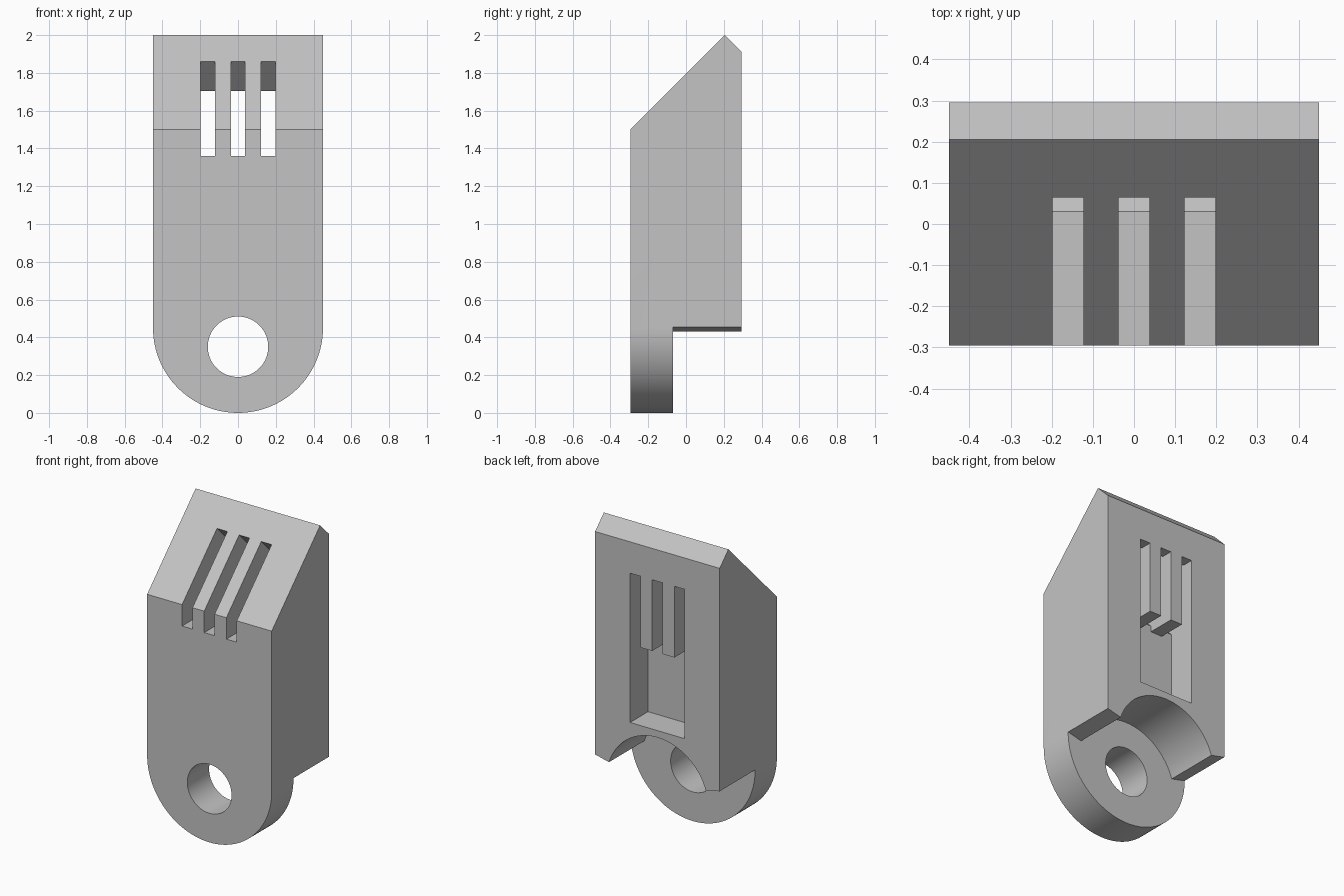
import bpy, bmesh, math
from mathutils import Vector

cube = bpy.data.objects.get("Cube")
if cube:
    bpy.data.objects.remove(cube, do_unlink=True)

grey = bpy.data.materials.new("plain_grey")
grey.use_nodes = True
GREY = (0.55, 0.55, 0.55, 1)
grey.diffuse_color = GREY
grey.node_tree.nodes["Principled BSDF"].inputs["Base Color"].default_value = GREY


def prism(name, outline, axis, start, end):
    """Extrude a closed outline: (x, z) along y, or (y, z) along x."""
    def place(a, b, d):
        return (a, d, b) if axis == "y" else (d, a, b)
    bm = bmesh.new()
    face = bm.faces.new([bm.verts.new(place(a, b, start)) for a, b in outline])
    new = bmesh.ops.extrude_face_region(bm, geom=[face])["geom"]
    shift = Vector(place(0, 0, end - start))
    bmesh.ops.translate(bm, vec=shift, verts=[v for v in new if isinstance(v, bmesh.types.BMVert)])
    bmesh.ops.recalc_face_normals(bm, faces=bm.faces)
    mesh = bpy.data.meshes.new(name)
    bm.to_mesh(mesh)
    bm.free()
    mesh.materials.append(grey)
    obj = bpy.data.objects.new(name, mesh)
    bpy.context.collection.objects.link(obj)
    return obj


def arc(cz, r, a0, a1, n):
    """Points on a circle centred on x = 0, from angle a0 to a1."""
    steps = [a0 + (a1 - a0) * i / n for i in range(n + 1)]
    return [(r * math.cos(a), cz + r * math.sin(a)) for a in steps]


def carve(target, tool, operation="DIFFERENCE"):
    tool.hide_render = True
    mod = target.modifiers.new(tool.name, "BOOLEAN")
    mod.operation = operation
    mod.solver = "EXACT"
    mod.object = tool
    bpy.context.view_layer.objects.active = target
    bpy.ops.object.modifier_apply(modifier=mod.name)
    bpy.data.objects.remove(tool, do_unlink=True)


HALF_W, HALF_D = 0.45, 0.295

# Body: round-ended front outline trimmed by the sloped side profile
outline = arc(HALF_W, HALF_W, math.pi, 2 * math.pi, 64) + [(HALF_W, 2.2), (-HALF_W, 2.2)]
body = prism("bracket_body", outline, "y", -HALF_D, HALF_D)
side = [(-HALF_D, -0.2), (HALF_D, -0.2), (HALF_D, 1.91), (0.205, 2.0), (-HALF_D, 1.5)]
carve(body, prism("side_trim", side, "x", -0.6, 0.6), "INTERSECT")

# Arched recess behind the lug
cz, r = 0.317, 0.3677
a = math.asin((0.43 - cz) / r)
recess = arc(cz, r, a, math.pi - a, 64) + [(-0.6, 0.49), (-0.6, -0.2), (0.6, -0.2), (0.6, 0.49)]
carve(body, prism("lug_recess", recess, "y", -0.07, 0.5))

# Pivot hole
hole = arc(0.35, 0.16, 0, 2 * math.pi, 64)[:-1]
carve(body, prism("pivot_hole", hole, "y", -0.5, 0.5))

# Back pocket
SLOT_GAP, SLOT_HALF = 0.16, 0.0375
edge = SLOT_GAP + SLOT_HALF
pocket = [(-edge, 0.73), (edge, 0.73), (edge, 1.24), (-edge, 1.24)]
carve(body, prism("back_pocket", pocket, "y", 0.11, 0.5))

# Three slots running from the sloped face down into the pocket
slot = [(-0.5, 1.36), (0.03, 1.36), (0.11, 1.28), (0.11, 1.2), (0.5, 1.2),
        (0.5, 1.705), (0.22, 1.705), (0, 1.925), (-0.5, 1.925)]
for i in (-1, 0, 1):
    x = i * SLOT_GAP
    carve(body, prism("slot", slot, "x", x - SLOT_HALF, x + SLOT_HALF))

# Smooth the round surfaces, keep the edges crisp
bpy.ops.object.select_all(action="DESELECT")
body.select_set(True)
bpy.context.view_layer.objects.active = body
bpy.ops.object.shade_smooth_by_angle(angle=math.radians(12))
